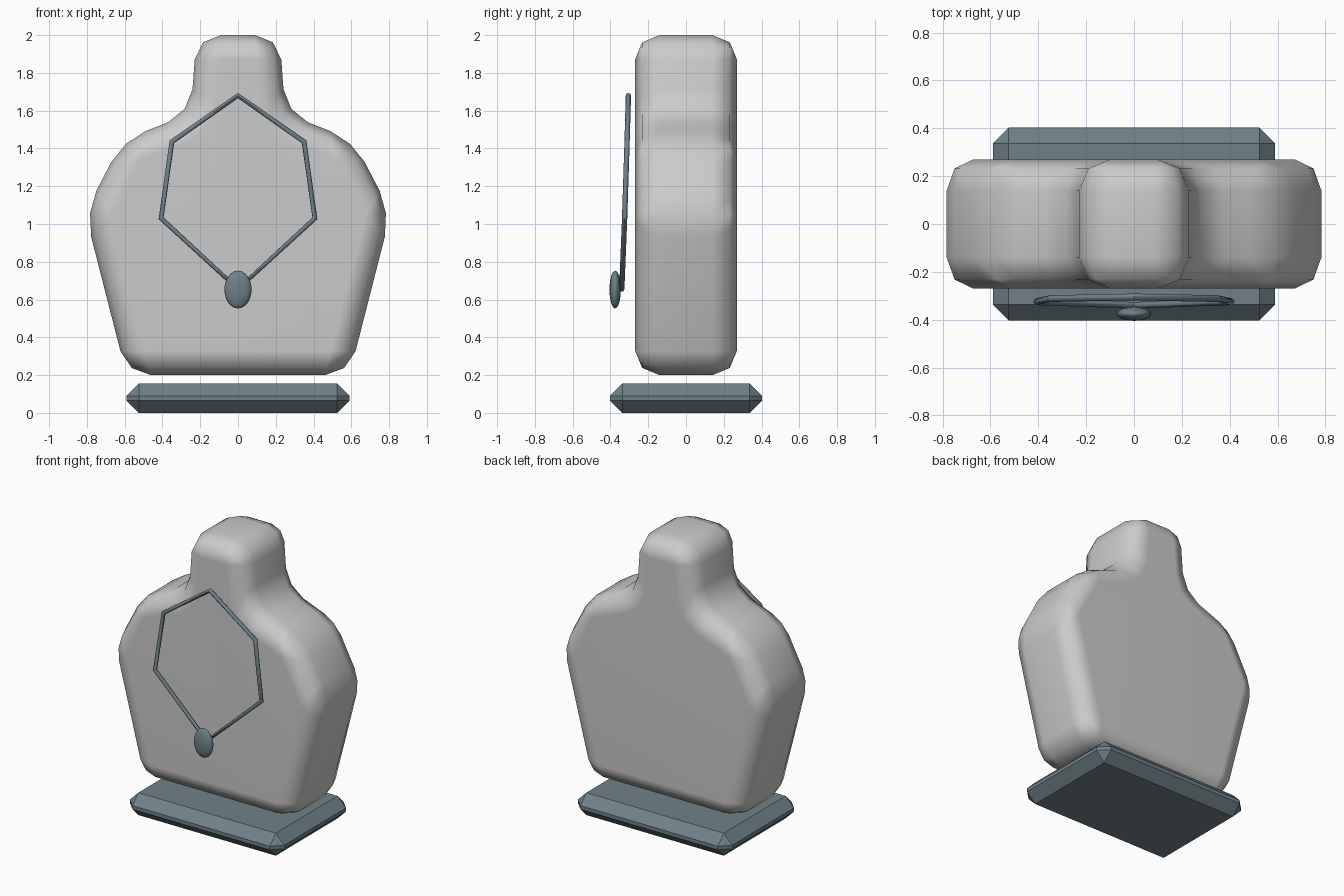
import bpy, bmesh, math
from mathutils import Vector

if "Cube" in bpy.data.objects:
    bpy.data.objects.remove(bpy.data.objects["Cube"])

slate = bpy.data.materials.new("slate")
slate.diffuse_color = (0.16, 0.22, 0.25, 1)
slate.use_nodes = True
slate.node_tree.nodes["Principled BSDF"].inputs["Base Color"].default_value = slate.diffuse_color


def make_object(name, bm):
    mesh = bpy.data.meshes.new(name)
    bmesh.ops.recalc_face_normals(bm, faces=bm.faces)
    bm.to_mesh(mesh)
    bm.free()
    obj = bpy.data.objects.new(name, mesh)
    bpy.context.collection.objects.link(obj)
    return obj


def smooth(obj, degrees):
    bpy.ops.object.select_all(action='DESELECT')
    obj.select_set(True)
    bpy.context.view_layer.objects.active = obj
    bpy.ops.object.shade_smooth_by_angle(angle=math.radians(degrees))


def rounded_inset(outline, inset, radius):
    """Inset a counter-clockwise outline, then round each corner in two steps."""
    n = len(outline)
    corners, convex = [], []
    for i in range(n):
        a = (outline[i] - outline[i - 1]).normalized()
        b = (outline[(i + 1) % n] - outline[i]).normalized()
        na, nb = Vector((-a.y, a.x)), Vector((-b.y, b.x))
        corners.append(outline[i] + (na + nb) * inset / (1 + na.dot(nb)))
        convex.append(a.x * b.y - a.y * b.x > 0)
    ring = []
    for i, c in enumerate(corners):
        w = radius - inset if convex[i] else radius
        da = (corners[i - 1] - c).normalized() * w
        db = (corners[(i + 1) % n] - c).normalized() * w
        ring += [c + da, c + (da + db) * 0.293, c + db]
    return ring


# Bust: rounded torso and neck silhouette with a rounded rim front and back
R = 0.13
half = [(0.59, 0.2), (0.81, 1.06), (0.61, 1.445), (0.25, 1.585), (0.22, 2.0)]
outline = [Vector(p) for p in half] + [Vector((-x, z)) for x, z in reversed(half)]
bm = bmesh.new()
rings = []
for y, d in ((-0.27, R), (-0.232, 0.038), (-0.14, 0), (0.14, 0), (0.232, 0.038), (0.27, R)):
    rings.append([bm.verts.new((p.x, y, p.y)) for p in rounded_inset(outline, d, R)])
for r, s in zip(rings, rings[1:]):
    for i in range(len(r)):
        bm.faces.new((r[i - 1], r[i], s[i], s[i - 1]))
bm.faces.new(rings[0])
bm.faces.new(rings[-1])
bmesh.ops.remove_doubles(bm, verts=bm.verts, dist=0.001)
bust = make_object("bust", bm)
smooth(bust, 60)
bust.modifiers.new("weighted", 'WEIGHTED_NORMAL').keep_sharp = True

# Base: chamfered slab
bm = bmesh.new()
bmesh.ops.create_cube(bm, size=1)
for v in bm.verts:
    v.co = (v.co.x * 1.18, v.co.y * 0.805, (v.co.z + 0.5) * 0.155)
bmesh.ops.bevel(bm, geom=bm.edges[:], offset=0.065, segments=1, affect='EDGES')
base = make_object("base", bm)
base.data.materials.append(slate)

# Chain: closed angular tube in front of the bust
side = [(0.35, -0.312, 1.435), (0.407, -0.325, 1.03)]
path = [(0, -0.305, 1.68)] + side + [(0, -0.34, 0.655)] + [(-x, y, z) for x, y, z in reversed(side)]
curve = bpy.data.curves.new("chain", 'CURVE')
curve.dimensions = '3D'
curve.bevel_depth = 0.014
curve.bevel_resolution = 2
spline = curve.splines.new('POLY')
spline.points.add(len(path) - 1)
for pt, co in zip(spline.points, path):
    pt.co = (*co, 1)
spline.use_cyclic_u = True
chain = bpy.data.objects.new("chain", curve)
bpy.context.collection.objects.link(chain)
curve.materials.append(slate)
bpy.ops.object.select_all(action='DESELECT')
chain.select_set(True)
bpy.context.view_layer.objects.active = chain
bpy.ops.object.convert(target='MESH')
smooth(bpy.context.view_layer.objects.active, 50)

# Pendant: flattened oval stone
bm = bmesh.new()
bmesh.ops.create_uvsphere(bm, u_segments=16, v_segments=12, radius=1)
for v in bm.verts:
    v.co = (v.co.x * 0.072, v.co.y * 0.03 - 0.375, v.co.z * 0.1 + 0.653)
pendant = make_object("pendant", bm)
pendant.data.materials.append(slate)
smooth(pendant, 60)
